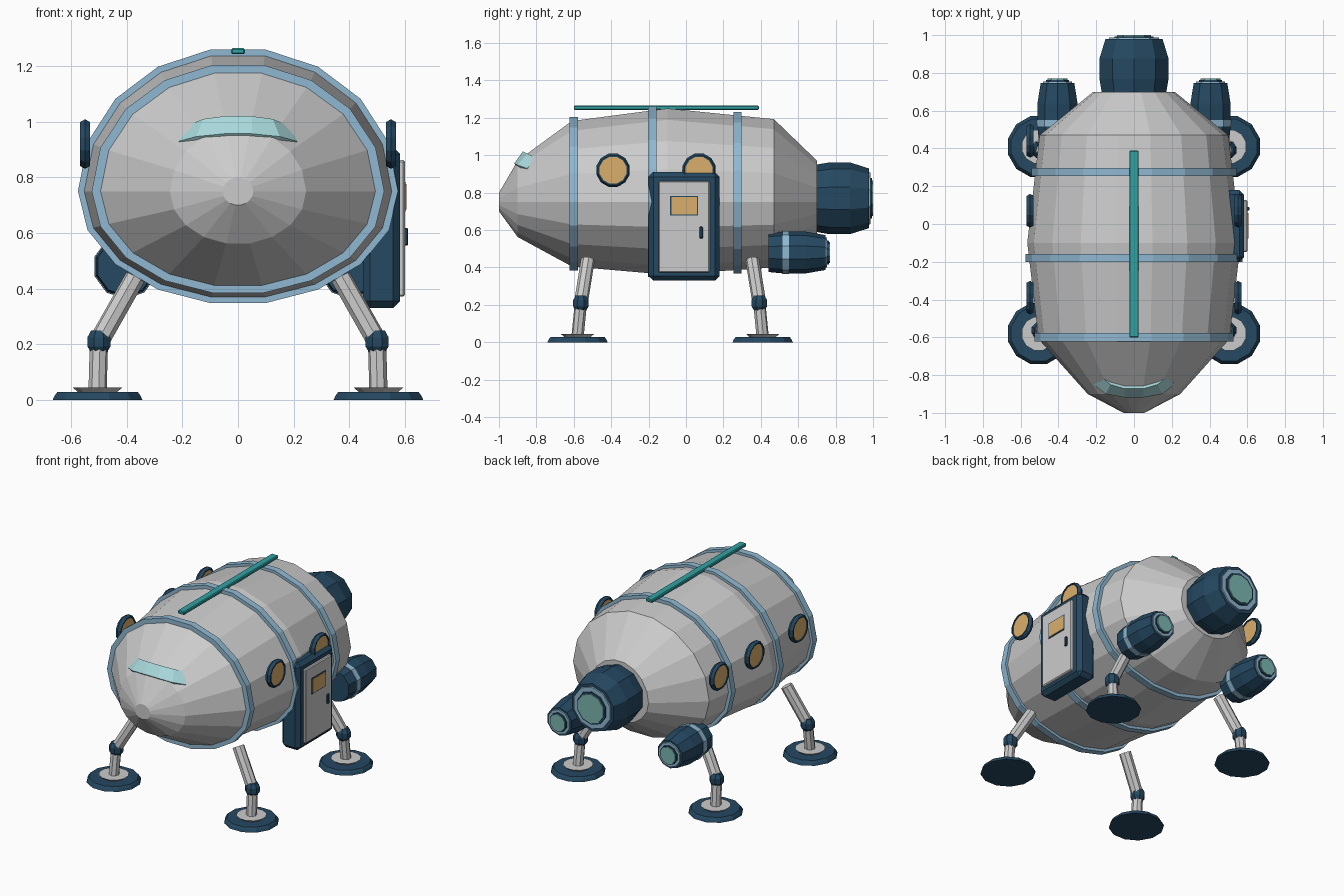
import bpy, bmesh, math
from mathutils import Vector, Matrix

if "Cube" in bpy.data.objects:
    bpy.data.objects.remove(bpy.data.objects["Cube"])


def mat(name, r, g, b):
    m = bpy.data.materials.new(name)
    m.diffuse_color = (r, g, b, 1)
    m.use_nodes = True
    m.node_tree.nodes["Principled BSDF"].inputs["Base Color"].default_value = m.diffuse_color
    return m


NAVY = mat("navy", .018, .065, .12)
BLUE = mat("light_blue", .28, .48, .64)
AMBER = mat("amber", .70, .42, .15)
TEAL = mat("teal", .03, .36, .37)
PANE = mat("pane", .40, .70, .72)
GLOW = mat("nozzle_teal", .20, .47, .44)


def finish(name, bm, material=None):
    bmesh.ops.recalc_face_normals(bm, faces=bm.faces)
    me = bpy.data.meshes.new(name)
    bm.to_mesh(me)
    bm.free()
    ob = bpy.data.objects.new(name, me)
    bpy.context.collection.objects.link(ob)
    if material:
        me.materials.append(material)
    return ob


def skin(name, rings, material=None, loop=False):
    """Bridge a list of point rings; cap the ends or close the loop."""
    bm = bmesh.new()
    vs = [[bm.verts.new(p) for p in r] for r in rings]
    n = len(vs[0])
    pairs = list(zip(vs, vs[1:])) + ([(vs[-1], vs[0])] if loop else [])
    for a, b in pairs:
        for i in range(n):
            j = (i + 1) % n
            bm.faces.new((a[i], a[j], b[j], b[i]))
    if not loop:
        bm.faces.new(vs[0])
        bm.faces.new(vs[-1])
    return finish(name, bm, material)


def lathe(name, origin, axis, profile, sides, material=None, loop=False):
    """Turn (distance, radius) pairs around an axis."""
    rot = Vector(axis).to_track_quat('Z', 'Y').to_matrix()
    rings = []
    for d, r in profile:
        ring = []
        for i in range(sides):
            a = 2 * math.pi * (i + .5) / sides
            ring.append(Vector(origin) + rot @ Vector((r * math.cos(a), r * math.sin(a), d)))
        rings.append(ring)
    return skin(name, rings, material, loop)


def strut(name, p, q, r):
    d = Vector(q) - Vector(p)
    return lathe(name, p, d, [(0, r), (d.length, r)], 8)


def box(name, lo, hi, material=None, bevel=0):
    bm = bmesh.new()
    c = [(a + b) / 2 for a, b in zip(lo, hi)]
    s = [b - a for a, b in zip(lo, hi)]
    bmesh.ops.create_cube(bm, size=1, matrix=Matrix.Translation(c) @ Matrix.Diagonal((*s, 1)))
    if bevel:
        bmesh.ops.bevel(bm, geom=bm.edges[:], offset=bevel, segments=1, affect='EDGES')
    return finish(name, bm, material)


# hull: egg section, taller above the waist line; (y, half width, up, down)
HULL = [(-1.0, .055, .05, .05), (-.90, .245, .225, .19), (-.61, .505, .44, .35),
        (-.10, .565, .508, .395), (.47, .50, .45, .355), (.70, .215, .225, .18)]


def hull_ring(y, rx, up, down):
    out = []
    for i in range(18):
        a = math.radians(20 * i)
        s = math.sin(a)
        out.append((rx * math.cos(a), y, .75 + s * (up if s > 0 else down)))
    return out


def hull_at(y):
    for a, b in zip(HULL, HULL[1:]):
        if a[0] <= y <= b[0]:
            t = (y - a[0]) / (b[0] - a[0])
            return [u + (v - u) * t for u, v in zip(a[1:], b[1:])]


skin("hull", [hull_ring(*h) for h in HULL])

# hull bands
for name, y in (("front_band", -.60), ("middle_band", -.18), ("rear_band", .275)):
    r = hull_at(y)
    rings = []
    for dy, grow in ((-.022, -.02), (-.022, .02), (.022, .02), (.022, -.02)):
        rings.append(hull_ring(y + dy, *[v + grow for v in r]))
    skin(name, rings, BLUE, loop=True)

# roof rail
box("roof_rail", (-.025, -.6, 1.243), (.025, .39, 1.265), TEAL, .005)

# windscreen strip on the nose
half = [(.05, -.872, 1.02, .05, -.918, .957),
        (.125, -.85, 1.01, .15, -.90, .947),
        (.185, -.80, .985, .213, -.85, .93)]
cols = [(-a, b, c, -d, e, f) for a, b, c, d, e, f in reversed(half)] + half
inward = Vector((0, .025, -.03))
rings = []
for c in cols:
    t, b = Vector(c[:3]), Vector(c[3:])
    rings.append([t, b, b + inward, t + inward])
skin("windscreen", rings, PANE)

# portholes: two on the door side, three on the other
for side, ys in ((1, (-.39, .07)), (-1, (-.39, .07, .44))):
    for y in ys:
        o = (side * .55, y, .92)
        lathe("porthole_rim", o, (side, 0, 0),
              [(-.018, .074), (-.018, .082), (0, .092), (.018, .082), (.018, .074)],
              12, NAVY, loop=True)
        lathe("porthole_glass", o, (side, 0, 0), [(-.012, .077), (.012, .077)], 12, AMBER)

# door
box("door_frame", (.45, -.20, .33), (.583, .18, .91), NAVY, .025)
box("door_panel", (.57, -.148, .372), (.60, .127, .862), None, .006)
box("door_window_trim", (.59, -.085, .677), (.602, .065, .783), NAVY)
box("door_window", (.59, -.078, .684), (.605, .058, .776), AMBER)
box("door_handle", (.595, .072, .555), (.612, .09, .618), NAVY, .004)


# engines, all pointing backwards
def engine(name, x, y, z, r, length, sides):
    o, ax = (x, y, z), (0, 1, 0)
    L = length
    lathe(name + "_shell", o, ax,
          [(0, r * .93), (.25 * L, r), (.6 * L, r), (.93 * L, r * .83)], sides, NAVY)
    lathe(name + "_rim", o, ax,
          [(.90 * L, r * .5), (.90 * L, r * .74), (.955 * L, r * .72), (.955 * L, r * .5)],
          sides, BLUE, loop=True)
    lathe(name + "_nozzle_rim", o, ax, [(.90 * L, r * .58), (.98 * L, r * .56)], sides, NAVY)
    lathe(name + "_nozzle", o, ax, [(.90 * L, r * .5), (L, r * .5)], sides, GLOW)


engine("main_engine", 0, .69, .77, .192, .31, 10)
for s in (-1, 1):
    engine("side_engine", s * .405, .44, .48, .112, .33, 10)
    lathe("side_engine_band", (s * .405, .515, .48), (0, 1, 0),
          [(0, .09), (0, .115), (.035, .116), (.035, .09)], 10, BLUE, loop=True)

# landing legs
for s in (-1, 1):
    for label, yp, yk, yt in (("front", -.58, -.562, -.525), ("rear", .41, .392, .355)):
        foot, knee, top = (s * .505, yp, .03), (s * .50, yk, .21), (s * .37, yt, .44)
        lathe(label + "_foot", (s * .505, yp, 0), (0, 0, 1),
              [(0, .167), (.015, .16), (.028, .15)], 12, NAVY)
        lathe(label + "_foot_cap", (s * .505, yp, .026), (0, 0, 1), [(0, .07), (.018, .092)], 12)
        strut(label + "_lower_leg", foot, knee, .033)
        strut(label + "_upper_leg", knee, top, .037)
        lathe(label + "_knee", (knee[0], knee[1], .17), (0, 0, 1),
              [(0, .03), (.022, .045), (.055, .045), (.08, .03)], 8, NAVY)
